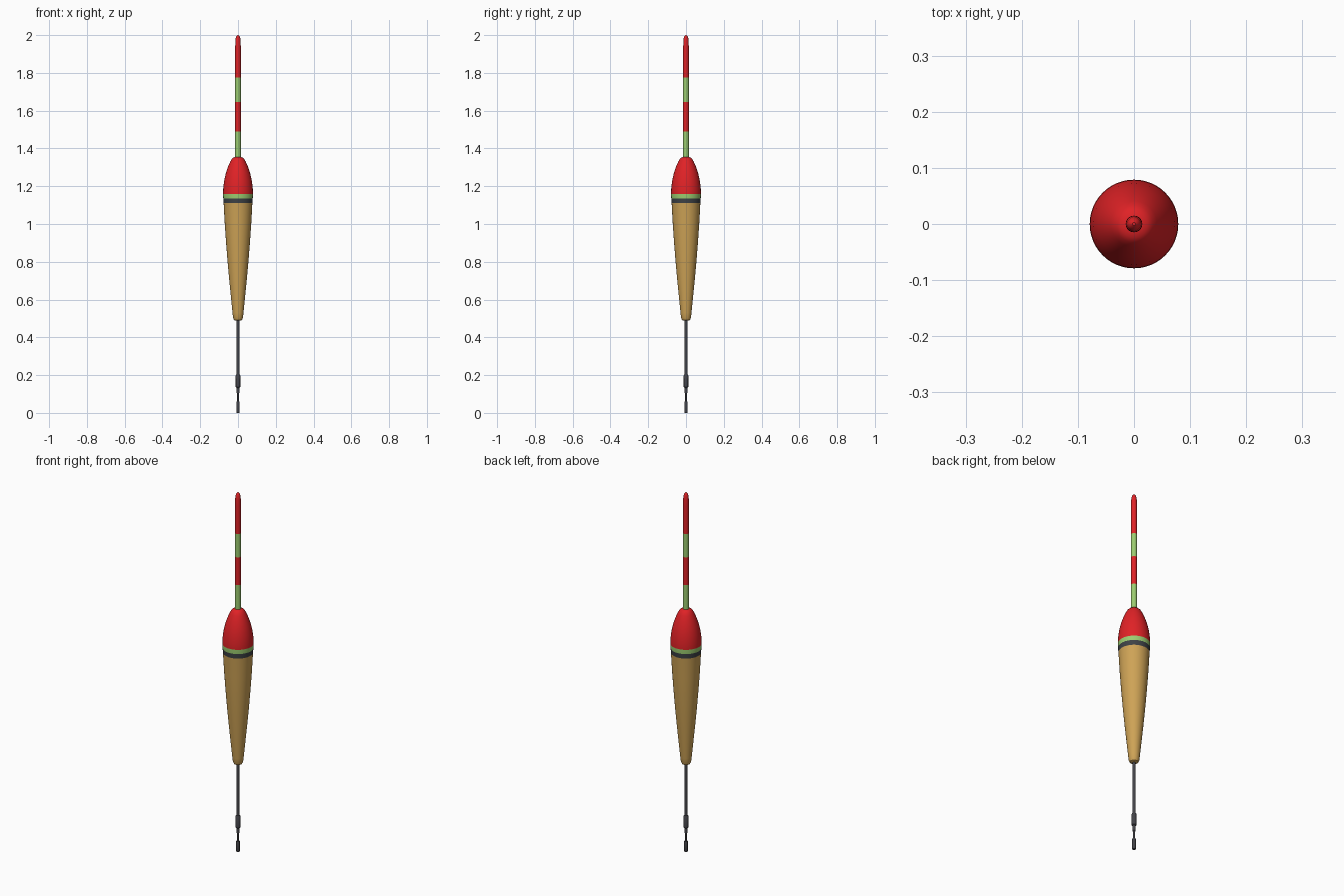
import bpy, bmesh, math

if "Cube" in bpy.data.objects:
    bpy.data.objects.remove(bpy.data.objects["Cube"])


def material(name, r, g, b):
    lin = [((c / 255 + 0.055) / 1.055) ** 2.4 for c in (r, g, b)]
    m = bpy.data.materials.new(name)
    m.diffuse_color = (*lin, 1)
    m.use_nodes = True
    m.node_tree.nodes["Principled BSDF"].inputs["Base Color"].default_value = m.diffuse_color
    return m


RED = material("red paint", 224, 34, 38)
GREEN = material("light green paint", 156, 204, 112)
TAN = material("tan wood", 206, 163, 86)
BLACK = material("dark band", 62, 66, 70)
GREY = material("dark grey stem", 68, 68, 73)


def lathe(name, profile, bands, sides=48):
    """Spin (radius, z) points, bottom to top; bands = [(upper z, material)]."""
    bm = bmesh.new()
    rings = []
    for r, z in profile:
        rings.append([bm.verts.new((r * math.cos(2 * math.pi * i / sides),
                                    r * math.sin(2 * math.pi * i / sides), z))
                      for i in range(sides)])
    for a, b in zip(rings, rings[1:]):
        for i in range(sides):
            j = (i + 1) % sides
            bm.faces.new((a[i], a[j], b[j], b[i]))
    bm.faces.new(rings[0][::-1])
    bm.faces.new(rings[-1])
    mesh = bpy.data.meshes.new(name)
    for _, m in bands:
        mesh.materials.append(m)
    # colour by height
    for f in bm.faces:
        z = f.calc_center_median().z
        f.material_index = next((k for k, (top, _) in enumerate(bands) if z <= top),
                                len(bands) - 1)
    bm.to_mesh(mesh)
    bm.free()
    ob = bpy.data.objects.new(name, mesh)
    bpy.context.collection.objects.link(ob)
    bpy.ops.object.select_all(action='DESELECT')
    ob.select_set(True)
    bpy.context.view_layer.objects.active = ob
    bpy.ops.object.shade_smooth_by_angle(angle=math.radians(40))
    return ob


# teardrop body: tan wood, dark and green rings, red shoulder
lathe("float_body",
      [(0.012, 0.488), (0.021, 0.492), (0.026, 0.503), (0.029, 0.53), (0.036, 0.60),
       (0.046, 0.70), (0.055, 0.80), (0.063, 0.90), (0.070, 1.00), (0.076, 1.11),
       (0.078, 1.136), (0.079, 1.16), (0.078, 1.19), (0.073, 1.23), (0.064, 1.27),
       (0.052, 1.305), (0.041, 1.33), (0.033, 1.344), (0.024, 1.352), (0.012, 1.355)],
      [(1.11, TAN), (1.136, BLACK), (1.16, GREEN), (1.4, RED)])

# striped antenna with rounded tip
R = 0.0148
lathe("antenna",
      [(R, 1.34), (R, 1.49), (R, 1.645), (R, 1.775), (R, 1.93), (0.0142, 1.965),
       (0.012, 1.984), (0.008, 1.995), (0.003, 2.0)],
      [(1.49, GREEN), (1.645, RED), (1.775, GREEN), (2.0, RED)], 32)

# stem, sleeve, and end swivel
lathe("stem", [(0.008, 0.19), (0.008, 0.50)], [(1, GREY)], 24)
lathe("stem_sleeve",
      [(0.0085, 0.105), (0.0085, 0.133), (0.012, 0.137), (0.012, 0.198), (0.009, 0.203)],
      [(1, GREY)], 24)
lathe("end_wire", [(0.005, 0.05), (0.005, 0.12)], [(1, GREY)], 16)
lathe("end_cap", [(0.008, 0.0), (0.009, 0.003), (0.009, 0.057), (0.008, 0.06)], [(1, GREY)], 24)
